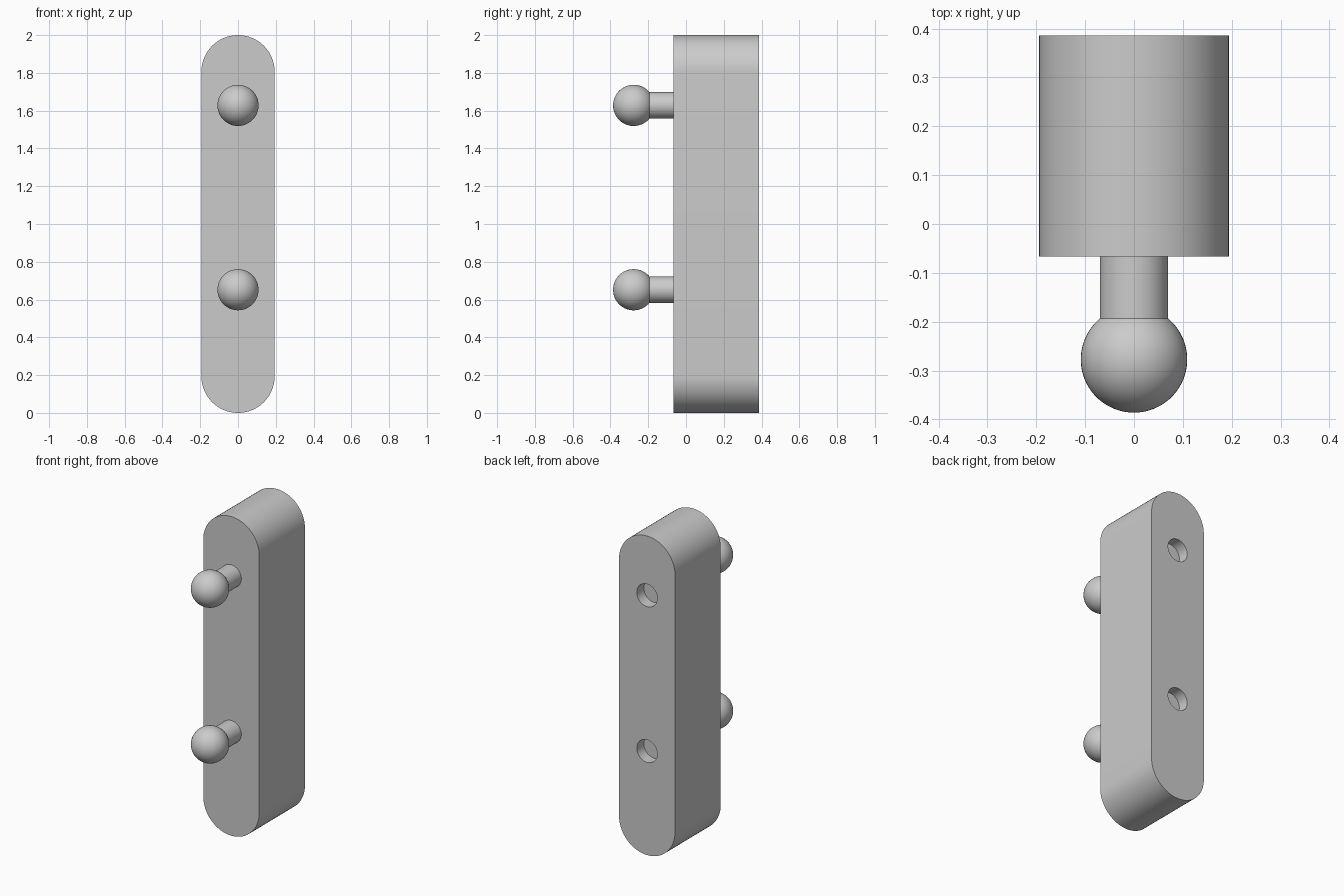
import bpy, bmesh, math
from mathutils import Matrix

old = bpy.data.objects.get("Cube")
if old:
    bpy.data.objects.remove(old, do_unlink=True)

HALF_W, FRONT, BACK, HEIGHT = 0.194, -0.067, 0.386, 2.0
PEG_HEIGHTS = {"lower": 0.652, "upper": 1.628}
STEM_R, BALL_R, BALL_Y = 0.07, 0.109, -0.277
HOLE_R, HOLE_DEPTH = 0.071, 0.07

grey = bpy.data.materials.new("plain grey")
grey.use_nodes = True
colour = (0.6, 0.6, 0.6, 1)
grey.diffuse_color = colour
grey.node_tree.nodes["Principled BSDF"].inputs["Base Color"].default_value = colour


def make_object(name, bm):
    bmesh.ops.recalc_face_normals(bm, faces=bm.faces[:])
    mesh = bpy.data.meshes.new(name)
    bm.to_mesh(mesh)
    bm.free()
    mesh.materials.append(grey)
    obj = bpy.data.objects.new(name, mesh)
    bpy.context.collection.objects.link(obj)
    return obj


def activate(obj):
    bpy.ops.object.select_all(action='DESELECT')
    obj.select_set(True)
    bpy.context.view_layer.objects.active = obj


def smooth(obj):
    activate(obj)
    bpy.ops.object.shade_smooth_by_angle(angle=math.radians(30))


# Backing bar: a round-ended outline extruded from front to back
bm = bmesh.new()
outline = []
steps = 32
for start, centre in ((0, HEIGHT - HALF_W), (math.pi, HALF_W)):
    for i in range(steps + 1):
        a = start + math.pi * i / steps
        outline.append(bm.verts.new((HALF_W * math.cos(a), FRONT,
                                     centre + HALF_W * math.sin(a))))
face = bm.faces.new(outline)
extruded = bmesh.ops.extrude_face_region(bm, geom=[face], use_keep_orig=True)
moved = [g for g in extruded["geom"] if isinstance(g, bmesh.types.BMVert)]
bmesh.ops.translate(bm, verts=moved, vec=(0, BACK - FRONT, 0))
bar = make_object("backing_bar", bm)

# Blind mounting holes in the back
for label, z in PEG_HEIGHTS.items():
    bm = bmesh.new()
    bmesh.ops.create_cone(
        bm, cap_ends=True, segments=48, radius1=HOLE_R, radius2=HOLE_R,
        depth=2 * HOLE_DEPTH,
        matrix=Matrix.Translation((0, BACK, z)) @ Matrix.Rotation(math.pi / 2, 4, 'X'))
    cutter = make_object(label + "_hole_cutter", bm)
    cutter.hide_render = True
    cut = bar.modifiers.new("hole", 'BOOLEAN')
    cut.operation = 'DIFFERENCE'
    cut.solver = 'EXACT'
    cut.object = cutter
    activate(bar)
    bpy.ops.object.modifier_apply(modifier=cut.name)
    bpy.data.objects.remove(cutter, do_unlink=True)
smooth(bar)

# Pegs: stem and ball turned as one profile about the front-back axis
neck = math.asin(STEM_R / BALL_R)
for label, z in PEG_HEIGHTS.items():
    bm = bmesh.new()
    profile = [bm.verts.new((STEM_R, FRONT, z))]
    for i in range(25):
        a = neck + (math.pi - neck) * i / 24
        profile.append(bm.verts.new((BALL_R * math.sin(a),
                                     BALL_Y + BALL_R * math.cos(a), z)))
    edges = [bm.edges.new(pair) for pair in zip(profile, profile[1:])]
    bmesh.ops.spin(bm, geom=profile + edges, cent=(0, 0, z), axis=(0, 1, 0),
                   angle=2 * math.pi, steps=48, use_duplicate=False)
    bmesh.ops.remove_doubles(bm, verts=bm.verts[:], dist=0.0001)
    smooth(make_object(label + "_ball_peg", bm))
